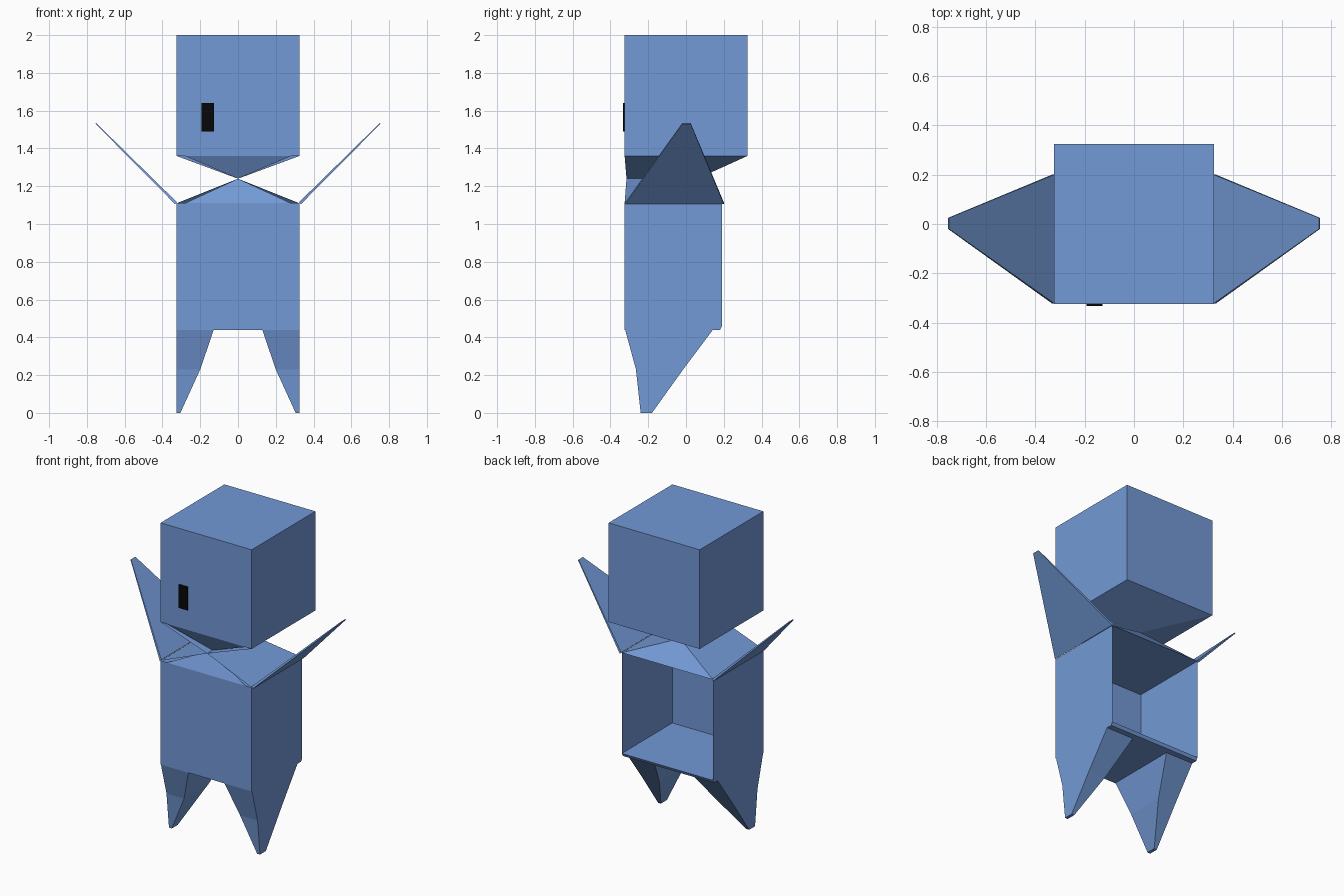
import bpy

if "Cube" in bpy.data.objects:
    bpy.data.objects.remove(bpy.data.objects["Cube"], do_unlink=True)


def make_material(name, colour):
    mat = bpy.data.materials.new(name)
    mat.use_nodes = True
    mat.diffuse_color = colour
    mat.node_tree.nodes["Principled BSDF"].inputs["Base Color"].default_value = colour
    return mat


BLUE = make_material("sky blue", (0.17, 0.32, 0.67, 1))
BLACK = make_material("black", (0.002, 0.002, 0.002, 1))


def build(name, verts, faces, mat=BLUE):
    mesh = bpy.data.meshes.new(name)
    mesh.from_pydata(verts, [], faces)
    mesh.materials.append(mat)
    obj = bpy.data.objects.new(name, mesh)
    bpy.context.collection.objects.link(obj)
    return obj


def ring(w, y0, y1, z):
    return [(-w, y0, z), (w, y0, z), (w, y1, z), (-w, y1, z)]


# Box faces by side, wound outwards
SIDES = {"bottom": (3, 2, 1, 0), "top": (4, 5, 6, 7), "front": (0, 1, 5, 4),
         "right": (1, 2, 6, 5), "back": (2, 3, 7, 6), "left": (3, 0, 4, 7)}


def loft(name, low, high, skip=(), mat=BLUE):
    faces = [f for side, f in SIDES.items() if side not in skip]
    return build(name, low + high, faces, mat)


W = 0.325          # half width of head and body
FRONT = -0.325
BACK = 0.19        # open back of the body
WAIST = 1.24       # pinch of the neck
SHOULDER = 1.11
CHIN = 1.36

# Head, eye and open-backed body
loft("head", ring(W, FRONT, W, CHIN), ring(W, FRONT, W, 2), skip=("bottom",))
eye = loft("eye", ring(0.032, -0.333, FRONT, 1.49),
           ring(0.032, -0.333, FRONT, 1.64), mat=BLACK)
eye.location.x = -0.16
loft("body", ring(W, FRONT, BACK, 0.46), ring(W, FRONT, BACK, SHOULDER),
     skip=("back",))
loft("body_floor", ring(W, FRONT, BACK - 0.01, 0.44),
     ring(W, FRONT, BACK, 0.46), skip=("top",))


# Neck: two hipped folds meeting along a ridge
def neck_fold(name, z, back, flip):
    verts = ring(W, FRONT, back, z) + [
        (0, FRONT + 0.01, WAIST), (0, 0.06, WAIST),
        (-0.28, FRONT, z), (0.28, FRONT, z), (0, -0.26, WAIST)]
    faces = [(1, 2, 5, 4), (3, 0, 4, 5), (2, 3, 5), (6, 7, 8)]
    if flip:
        faces = [f[::-1] for f in faces]
    build(name, verts, faces)


neck_fold("neck_lower", SHOULDER, BACK, False)
neck_fold("neck_upper", CHIN, W, True)

for side, s in (("left", 1), ("right", -1)):
    # Arm: thin raised triangle with a blunt tip
    def flat(x, z, y0, y1, t):
        pts = [(x - t, y0, z + t), (x + t, y0, z - t),
               (x + t, y1, z - t), (x - t, y1, z + t)]
        return [(s * px, py, pz) for px, py, pz in pts]

    arm = loft(side + "_arm", flat(0.328, SHOULDER, -0.322, 0.2, 0.005),
               flat(0.752, 1.532, -0.02, 0.025, 0.002))

    # Leg: tapered in two steps, flat on its outer side
    def section(x, y0, y1, z):
        return [(s * px, py, z) for px, py in
                ((x, y0), (W, y0), (W, y1), (x, y1))]

    levels = [section(0.305, -0.24, -0.18, 0), section(0.2, -0.265, -0.015, 0.23),
              section(0.125, FRONT, 0.15, 0.45)]
    verts = [v for level in levels for v in level]
    quads = [SIDES["bottom"]]
    for k in (0, 4):
        quads += [tuple(i + k for i in SIDES[n])
                  for n in ("front", "right", "back", "left")]
    leg = build(side + "_leg", verts, quads)

    # Mirrored copies need their winding reversed
    if s < 0:
        arm.data.flip_normals()
        leg.data.flip_normals()
